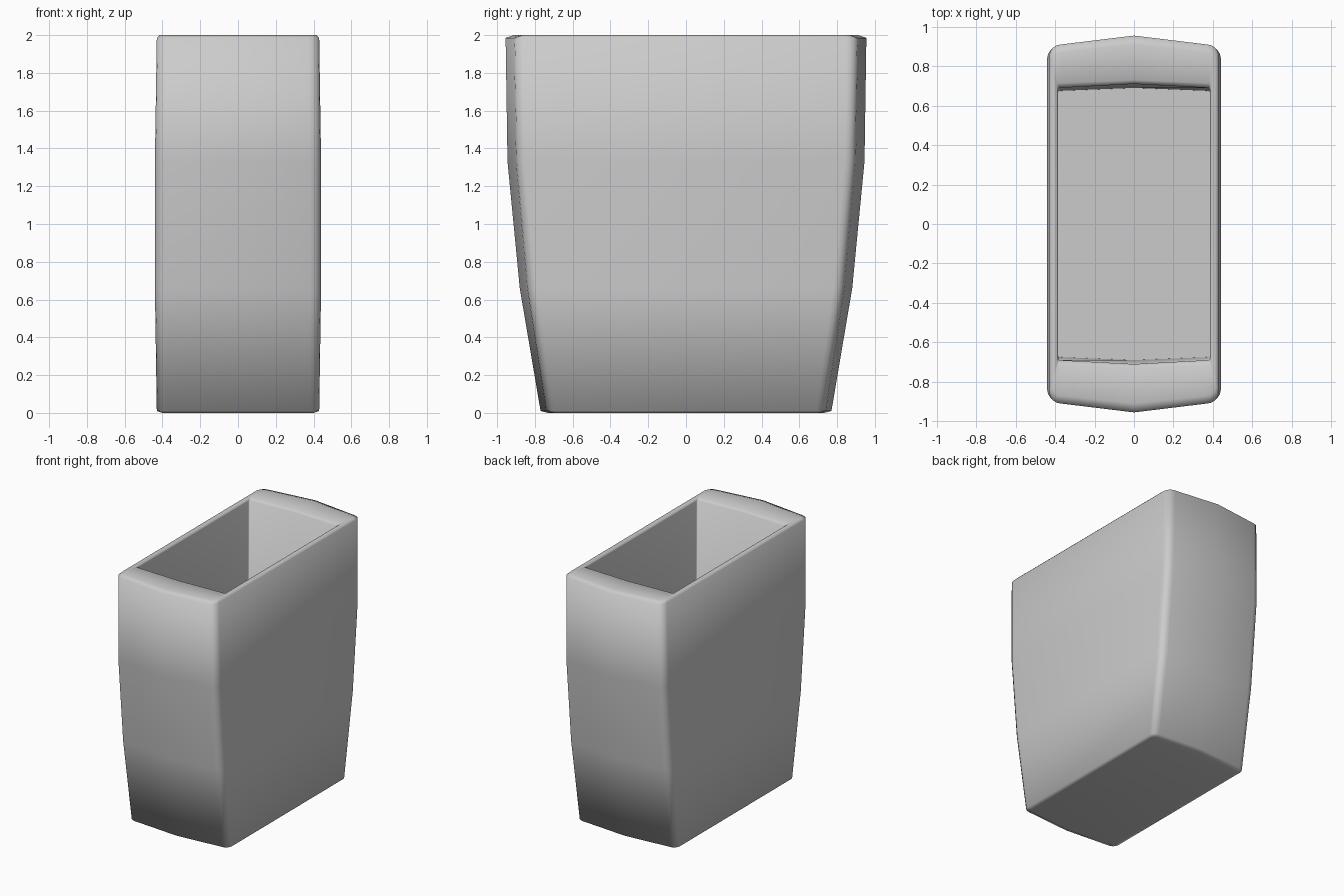
import bpy, bmesh, math

cube = bpy.data.objects.get("Cube")
if cube:
    bpy.data.objects.remove(cube, do_unlink=True)

grey = bpy.data.materials.new("plain grey")
grey.use_nodes = True
grey.diffuse_color = (0.6, 0.6, 0.6, 1)
grey.node_tree.nodes["Principled BSDF"].inputs["Base Color"].default_value = (0.6, 0.6, 0.6, 1)


def section(hx, ridge, shoulder, radius, steps=4):
    """Rounded rectangle outline whose short ends rise to a central ridge."""
    quarter = []
    for i in range(steps + 1):
        a = math.pi / 2 * i / steps
        quarter.append((hx - radius + radius * math.cos(a),
                        shoulder - radius + radius * math.sin(a)))
    back = quarter + [(0, ridge)] + [(-x, y) for x, y in reversed(quarter)]
    return back + [(-x, -y) for x, y in back]


# Rings run from the underside, up the outer wall, over the rim, down inside
# Each: half width, end ridge, end shoulder, corner radius, height
rings = [
    (0.40, 0.73, 0.70, 0.03, 0.0),
    (0.43, 0.77, 0.74, 0.05, 0.01),
    (0.44, 0.88, 0.84, 0.06, 0.66),
    (0.44, 0.945, 0.90, 0.06, 1.33),
    (0.43, 0.955, 0.91, 0.06, 1.985),
    (0.415, 0.91, 0.87, 0.05, 2.0),
    (0.39, 0.73, 0.715, 0.01, 1.995),
    (0.385, 0.71, 0.69, 0.01, 1.98),
    (0.385, 0.69, 0.675, 0.01, 0.06),
]

bm = bmesh.new()
loops = [[bm.verts.new((x, y, z)) for x, y in section(hx, ridge, sh, r)]
         for hx, ridge, sh, r, z in rings]
count = len(loops[0])
for low, high in zip(loops, loops[1:]):
    for i in range(count):
        j = (i + 1) % count
        bm.faces.new((low[i], low[j], high[j], high[i]))

# Underside and cavity floor
bm.faces.new(list(reversed(loops[0])))
bm.faces.new(loops[-1])
bmesh.ops.recalc_face_normals(bm, faces=bm.faces)

mesh = bpy.data.meshes.new("open_container")
bm.to_mesh(mesh)
bm.free()
mesh.materials.append(grey)
container = bpy.data.objects.new("open_container", mesh)
bpy.context.collection.objects.link(container)

# Soft outer form with crisp cavity edges
bpy.context.view_layer.objects.active = container
container.select_set(True)
bpy.ops.object.shade_smooth_by_angle(angle=math.radians(75))
